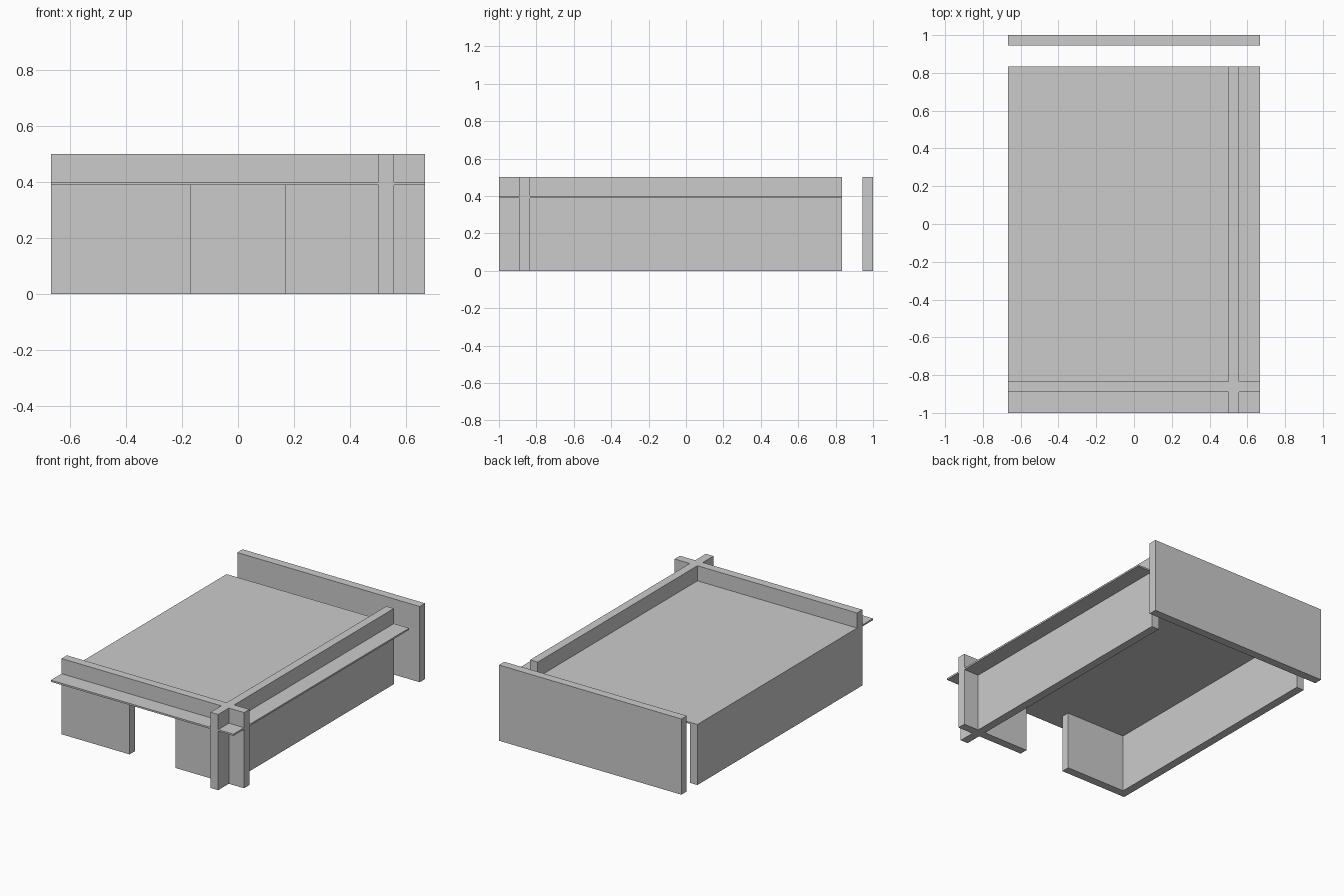
import bpy
import bmesh

if "Cube" in bpy.data.objects:
    bpy.data.objects.remove(bpy.data.objects["Cube"])

U = 1 / 18  # one board thickness


def box(name, x, y, z):
    """Axis-aligned board from (min, max) ranges given in board thicknesses."""
    bm = bmesh.new()
    bmesh.ops.create_cube(bm, size=1)
    for v in bm.verts:
        v.co = [r[0 if c < 0 else 1] * U for c, r in zip(v.co, (x, y, z))]
    mesh = bpy.data.meshes.new(name)
    bm.to_mesh(mesh)
    bm.free()
    obj = bpy.data.objects.new(name, mesh)
    bpy.context.collection.objects.link(obj)
    return obj


# Free-standing back board
box("back_panel", (-12, 12), (17, 18), (0, 9))

# Deck, the base that the crossing boards are fused to
body = box("deck_and_walls", (-12, 12), (-18, 15), (7, 7.2))

parts = [
    # Long right wall, running through the deck and past the front wall
    box("right_wall", (9, 10), (-18, 15), (0, 9)),
    # Left wall, ending under the deck
    box("left_wall", (-12, -11), (-16, 15), (0, 7.1)),
    # Front wall: rail above the deck and two panels beside the opening
    box("front_rail", (-12, 12), (-16, -15), (7.1, 9)),
    box("front_left_panel", (-12, -3.05), (-16, -15), (0, 7.1)),
    box("front_right_panel", (3, 12), (-16, -15), (0, 7.1)),
]

# Fuse the interlocking boards into one clean solid
bpy.context.view_layer.objects.active = body
for part in parts:
    mod = body.modifiers.new("fuse_" + part.name, 'BOOLEAN')
    mod.operation = 'UNION'
    mod.solver = 'EXACT'
    mod.object = part
    bpy.ops.object.modifier_apply(modifier=mod.name)
    bpy.data.objects.remove(part)

# Merge flat neighbouring faces
bm = bmesh.new()
bm.from_mesh(body.data)
bmesh.ops.remove_doubles(bm, verts=bm.verts, dist=1e-5)
bmesh.ops.dissolve_limit(bm, angle_limit=0.01, verts=bm.verts, edges=bm.edges)
bm.to_mesh(body.data)
bm.free()
